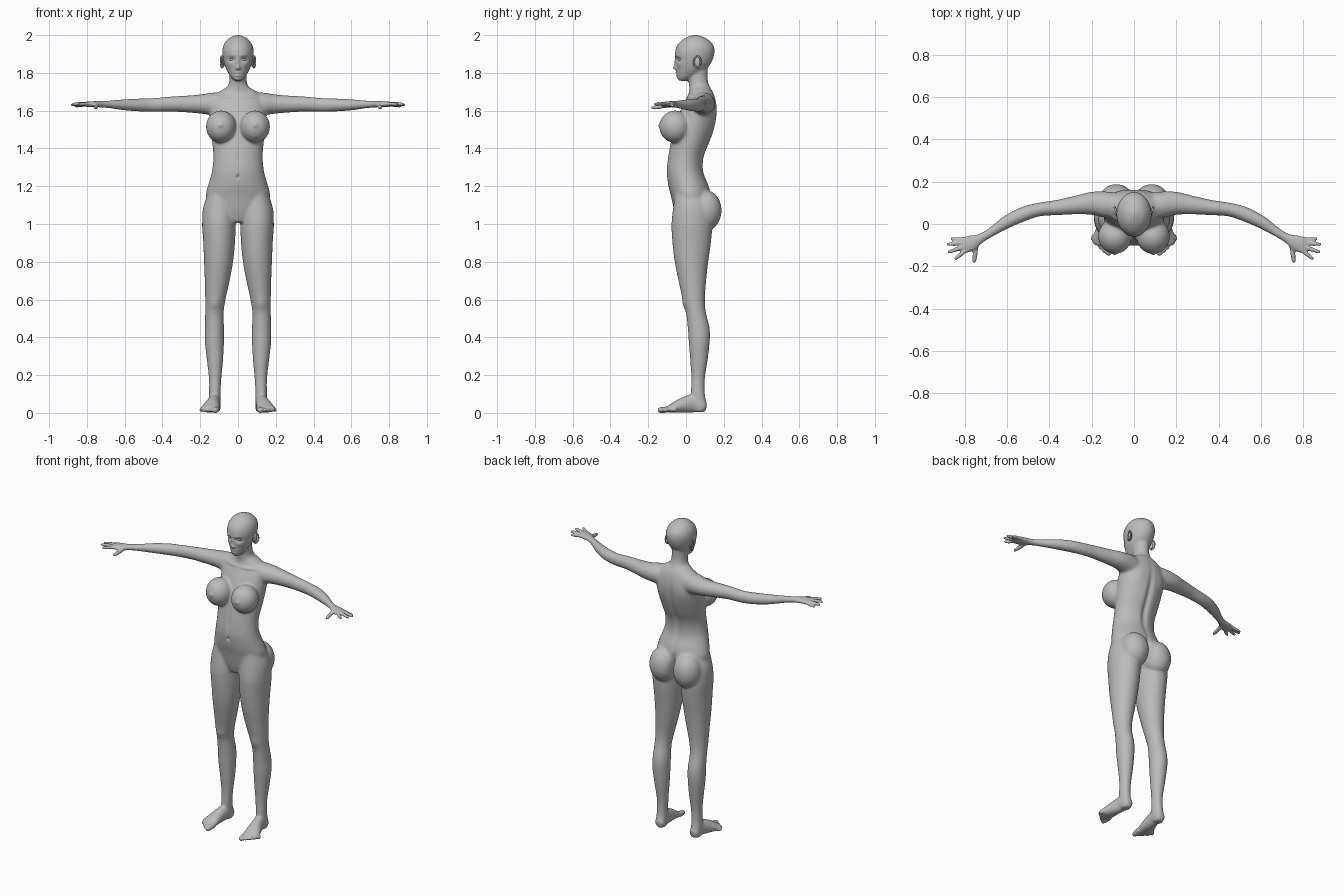
import bpy, bmesh, math
from mathutils import Vector, Matrix

cube = bpy.data.objects.get("Cube")
if cube:
    bpy.data.objects.remove(cube)

skin = bpy.data.materials.new("plain grey")
skin.use_nodes = True
GREY = (0.5, 0.5, 0.5, 1)
skin.diffuse_color = GREY
skin.node_tree.nodes["Principled BSDF"].inputs["Base Color"].default_value = GREY

Z = Vector((0, 0, 1))


def smooth_rows(rows, steps=5):
    """Catmull-Rom interpolation through rows of numbers."""
    out = []
    for i in range(len(rows) - 1):
        a, b, c, d = (rows[max(0, min(len(rows) - 1, i + k))] for k in (-1, 0, 1, 2))
        for s in range(steps):
            t = s / steps
            out.append([q + 0.5 * t * (r - p + t * (2 * p - 5 * q + 4 * r - u + t * (3 * (q - r) + u - p)))
                        for p, q, r, u in zip(a, b, c, d)])
    return out + [list(rows[-1])]


def loft(bm, rings, n=32):
    """Skin closed elliptical rings given as (centre, axis, axis)."""
    loops = []
    for c, a, b in rings:
        angles = [math.tau * k / n for k in range(n)]
        loops.append([bm.verts.new(c + a * math.cos(t) + b * math.sin(t)) for t in angles])
    faces = [bm.faces.new(loops[0][::-1]), bm.faces.new(loops[-1])]
    for p, q in zip(loops, loops[1:]):
        for k in range(n):
            j = (k + 1) % n
            faces.append(bm.faces.new((p[k], p[j], q[j], q[k])))
    bmesh.ops.recalc_face_normals(bm, faces=faces)


def column(bm, rows):
    """Upright form: rows of z, centre x, half width, front y, back y."""
    loft(bm, [(Vector((x, (f + b) / 2, z)), Vector((w, 0, 0)), Vector((0, (b - f) / 2, 0)))
              for z, x, w, f, b in smooth_rows(rows)])


def sweep(bm, rows):
    """Limb along a path: rows of x, y, z, half width, half height."""
    rows = smooth_rows(rows)
    pts = [Vector(r[:3]) for r in rows]
    rings = []
    for i, r in enumerate(rows):
        tan = (pts[min(i + 1, len(pts) - 1)] - pts[max(i - 1, 0)]).normalized()
        side = tan.cross(Z).normalized()
        rings.append((pts[i], side * r[3], side.cross(tan) * r[4]))
    loft(bm, rings)


def ball(bm, centre, radii, turn=0):
    m = Matrix.Translation(centre) @ Matrix.Rotation(turn, 4, 'Z') @ Matrix.Diagonal((*radii, 1))
    bmesh.ops.create_uvsphere(bm, u_segments=32, v_segments=20, radius=1, matrix=m)


def digit(bm, base, tip, r):
    """Finger or toe with a rounded, slightly tapered end."""
    base, tip = Vector(base), Vector(tip)
    rows = []
    for t, k in ((0, 1), (0.35, 0.95), (0.55, 1), (0.85, 0.85), (0.96, 0.6), (1, 0.25)):
        rows.append((*base.lerp(tip, t), r * k, r * k))
    sweep(bm, rows)


def new_object(name, bm):
    mesh = bpy.data.meshes.new(name)
    bm.to_mesh(mesh)
    bm.free()
    mesh.materials.append(skin)
    ob = bpy.data.objects.new(name, mesh)
    bpy.context.collection.objects.link(ob)
    bpy.ops.object.select_all(action='DESELECT')
    ob.select_set(True)
    bpy.context.view_layer.objects.active = ob
    return ob


bm = bmesh.new()

# torso and neck
column(bm, [(1.01, 0, .05, -.045, .07), (1.07, 0, .14, -.063, .12), (1.15, 0, .17, -.08, .13),
            (1.2, 0, .16, -.093, .122), (1.28, 0, .138, -.103, .093), (1.36, 0, .131, -.095, .098),
            (1.44, 0, .138, -.08, .13), (1.52, 0, .146, -.06, .155), (1.6, 0, .15, -.03, .165),
            (1.66, 0, .14, 0, .157), (1.7, 0, .1, .018, .143), (1.73, 0, .055, .016, .125),
            (1.77, 0, .045, .012, .115), (1.83, 0, .045, .01, .115)])

# head
column(bm, [(1.757, 0, .02, -.038, .0), (1.772, 0, .034, -.046, .035), (1.79, 0, .046, -.048, .07),
            (1.82, 0, .062, -.051, .108), (1.86, 0, .076, -.055, .137), (1.91, 0, .083, -.058, .151),
            (1.95, 0, .075, -.044, .143), (1.98, 0, .052, -.012, .112), (1.995, 0, .025, .02, .078),
            (2.001, 0, .006, .04, .055)])

# legs, arms and their ends
for s in (1, -1):
    column(bm, [(z, s * x, w, f, b) for z, x, w, f, b in (
        (1.18, .1, .05, -.055, .09), (1.09, .098, .086, -.068, .13), (1, .101, .089, -.077, .14),
        (.9, .1, .084, -.072, .132), (.8, .103, .077, -.06, .118), (.7, .11, .066, -.04, .107),
        (.6, .12, .054, -.018, .1), (.53, .125, .049, 0, .106), (.45, .125, .051, .009, .125),
        (.38, .125, .051, .014, .126), (.28, .122, .043, .022, .115), (.18, .121, .033, .028, .1),
        (.1, .123, .031, .025, .1), (.04, .123, .032, .03, .11), (.006, .123, .026, .045, .1))])
    ball(bm, (s * .084, .103, 1.072), (.086, .086, .108))
    ball(bm, (s * .09, -.058, 1.515), (.08, .083, .086))
    ball(bm, (s * .092, -.139, 1.522), (.011, .009, .011))

    # arm down to the palm
    sweep(bm, [(s * x, y, z, w, h) for x, y, z, w, h in (
        (.04, .085, 1.63, .05, .06), (.12, .09, 1.635, .062, .062), (.19, .098, 1.635, .056, .052),
        (.27, .09, 1.635, .045, .045), (.36, .078, 1.635, .036, .039), (.45, .068, 1.63, .032, .036),
        (.52, .048, 1.63, .034, .034), (.6, .01, 1.631, .03, .029), (.67, -.035, 1.633, .022, .021),
        (.72, -.065, 1.634, .022, .017), (.765, -.088, 1.634, .036, .016),
        (.8, -.1, 1.634, .038, .014), (.815, -.103, 1.634, .028, .008))])
    # fingers and thumb
    for base, tip, r in (((.8, -.07, 1.632), (.868, -.07, 1.622), .0095),
                         ((.805, -.088, 1.635), (.887, -.097, 1.63), .0105),
                         ((.8, -.107, 1.637), (.882, -.135, 1.634), .0105),
                         ((.79, -.122, 1.636), (.85, -.168, 1.634), .0105),
                         ((.745, -.095, 1.628), (.757, -.185, 1.614), .012)):
        digit(bm, (s * base[0], *base[1:]), (s * tip[0], *tip[1:]), r)

    # foot
    sweep(bm, [(s * x, y, z, w, h) for x, y, z, w, h in (
        (.122, .108, .032, .018, .02), (.122, .09, .036, .031, .035), (.125, .04, .05, .032, .048),
        (.136, -.02, .04, .04, .04), (.146, -.065, .027, .048, .027), (.15, -.1, .018, .045, .016))])
    for k in range(5):
        big = .017 if k == 0 else .0115
        x = .113 + .018 * k + (.004 if k else 0)
        digit(bm, (s * x, -.085 + .008 * k, .02),
              (s * (x + .008), -.15 + .012 * k * (1 + k / 8), .013), big)

body = new_object("body", bm)

# fuse the parts into one skin
mod = body.modifiers.new("fuse", 'REMESH')
mod.mode = 'VOXEL'
mod.voxel_size = .005
bpy.ops.object.modifier_apply(modifier=mod.name)

bm = bmesh.new()
bm.from_mesh(body.data)


def relax(test, times):
    verts = [v for v in bm.verts if test(v.co)]
    for _ in range(times):
        bmesh.ops.smooth_vert(bm, verts=verts, factor=.5, use_axis_x=True, use_axis_y=True, use_axis_z=True)


relax(lambda c: True, 4)
relax(lambda c: abs(c.x) < .3 and 1.0 < c.z < 1.78 and not (c.y < -.12 and c.z > 1.45), 14)
relax(lambda c: .04 < c.z < .98, 8)


def sculpt(x, y, z, sx, sz, dy, front=True):
    """Push the skin along y around a spot; mirrored when off centre."""
    for v in bm.verts:
        c = v.co
        if (c.y < y) != front:
            continue
        e = ((abs(c.x) - x) / sx) ** 2 + ((c.z - z) / sz) ** 2
        if e < 7:
            c.y += dy * math.exp(-e)


# face: sockets, brow, nose, lips, chin and cheeks
sculpt(.033, .0, 1.872, .017, .012, .012)
sculpt(.03, .0, 1.893, .02, .008, -.004)
sculpt(0, .0, 1.85, .007, .024, -.008)
sculpt(0, .0, 1.827, .010, .011, -.017)
sculpt(.011, .0, 1.823, .006, .006, -.005)
sculpt(0, .0, 1.801, .016, .005, -.008)
sculpt(0, .0, 1.786, .014, .005, -.008)
sculpt(0, .0, 1.794, .018, .002, .004)
sculpt(0, .0, 1.766, .014, .009, -.004)
sculpt(.045, .02, 1.845, .018, .016, -.004)

# torso: navel, midline, collarbones, spine, shoulder blades and cleft
sculpt(0, -.05, 1.25, .007, .01, .012)
sculpt(0, -.04, 1.36, .012, .07, .004)
sculpt(.07, .07, 1.675, .055, .008, -.006)
sculpt(0, .06, 1.42, .018, .17, -.014, False)
sculpt(.085, .1, 1.56, .035, .06, .006, False)
sculpt(0, .06, 1.07, .012, .07, -.03, False)

# knees
sculpt(.122, .05, .575, .025, .03, -.006)

relax(lambda c: True, 1)
bm.to_mesh(body.data)
bm.free()
bpy.ops.object.shade_smooth()

# eyes and ears
for s, side in ((1, "left"), (-1, "right")):
    bm = bmesh.new()
    ball(bm, (s * .033, -.029, 1.871), (.016, .012, .008), s * .3)
    new_object(side + "_eye", bm)
    bpy.ops.object.shade_smooth()

    bm = bmesh.new()
    ball(bm, (s * .078, .058, 1.858), (.009, .017, .028), s * -.35)
    bmesh.ops.create_circle  # outer rim is a bent tube around the ear shell
    rim = []
    for k in range(25):
        t = math.tau * k / 24
        c = Vector((s * (.085 + .006 * math.cos(t)), .06 + .018 * math.cos(t), 1.858 + .03 * math.sin(t)))
        out = Vector((0, math.cos(t), math.sin(t)))
        rim.append((c, out * .0045, Vector((.005, 0, 0))))
    loft(bm, rim, 10)
    new_object(side + "_ear", bm)
    bpy.ops.object.shade_smooth()
